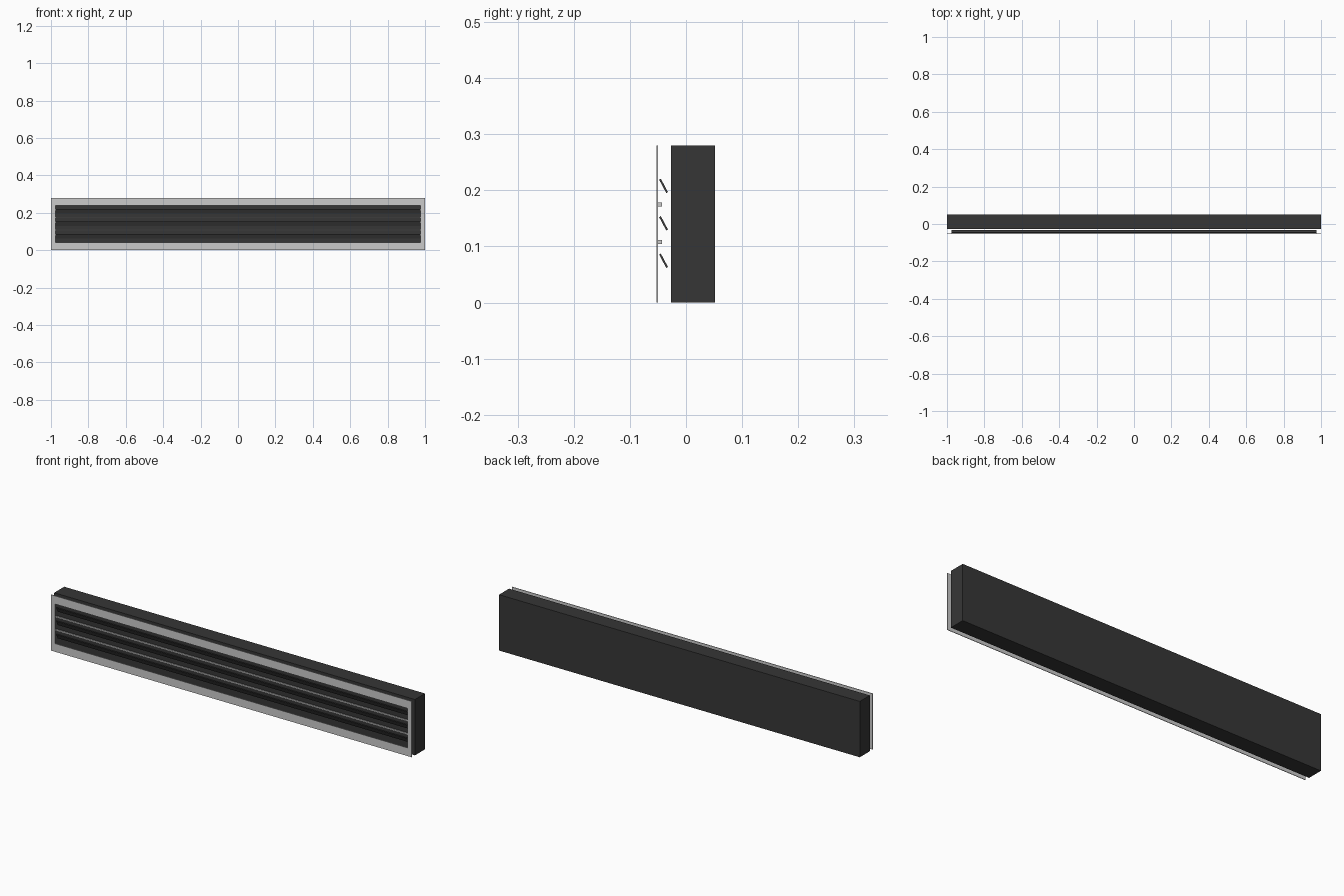
import bpy
import math
from mathutils import Matrix, Vector

if "Cube" in bpy.data.objects:
    bpy.data.objects.remove(bpy.data.objects["Cube"])


def material(name, value):
    m = bpy.data.materials.new(name)
    m.diffuse_color = (value, value, value, 1)
    m.use_nodes = True
    m.node_tree.nodes["Principled BSDF"].inputs["Base Color"].default_value = m.diffuse_color
    return m


LIGHT = material("light grey aluminium", 0.60)
DARK = material("matt black box", 0.037)
BLADE = material("dark grey blade", 0.05)


def mesh_object(name, verts, faces, mat):
    me = bpy.data.meshes.new(name)
    me.from_pydata(verts, [], faces)
    me.materials.append(mat)
    ob = bpy.data.objects.new(name, me)
    bpy.context.collection.objects.link(ob)
    return ob


def box(name, size, centre, mat, tilt=0):
    rot = Matrix.Rotation(tilt, 3, 'X')
    verts = [rot @ Vector((x * size[0] / 2, y * size[1] / 2, z * size[2] / 2)) + Vector(centre)
             for x in (-1, 1) for y in (-1, 1) for z in (-1, 1)]
    faces = [(0, 1, 3, 2), (4, 6, 7, 5), (0, 4, 5, 1),
             (2, 3, 7, 6), (0, 2, 6, 4), (1, 5, 7, 3)]
    return mesh_object(name, verts, faces, mat)


# Plenum box at the back
box("plenum_box", (2, 0.079, 0.28), (0, 0.0125, 0.14), DARK)

# Face frame: rectangular ring with thickness
Y0, Y1 = -0.0525, -0.0495


def loop(x, z0, z1, y):
    return [(-x, y, z0), (x, y, z0), (x, y, z1), (-x, y, z1)]


verts = (loop(1, 0, 0.28, Y0) + loop(0.977, 0.041, 0.239, Y0)
         + loop(1, 0, 0.28, Y1) + loop(0.977, 0.041, 0.239, Y1))
faces = []
for i in range(4):
    j = (i + 1) % 4
    faces += [(i, j, 4 + j, 4 + i), (8 + j, 8 + i, 12 + i, 12 + j),
              (j, i, 8 + i, 8 + j), (4 + i, 4 + j, 12 + j, 12 + i)]
mesh_object("face_frame", verts, faces, LIGHT)

# Divider bars between the slots
for i, z in enumerate((0.108, 0.1745)):
    box(f"divider_bar_{i + 1}", (1.954, 0.008, 0.007), (0, -0.0465, z), LIGHT)

# Tilted deflector blades, one behind each slot
for i in range(3):
    box(f"deflector_blade_{i + 1}", (1.95, 0.0035, 0.027),
        (0, -0.040, 0.0745 + 0.0667 * i), BLADE, math.radians(28))
